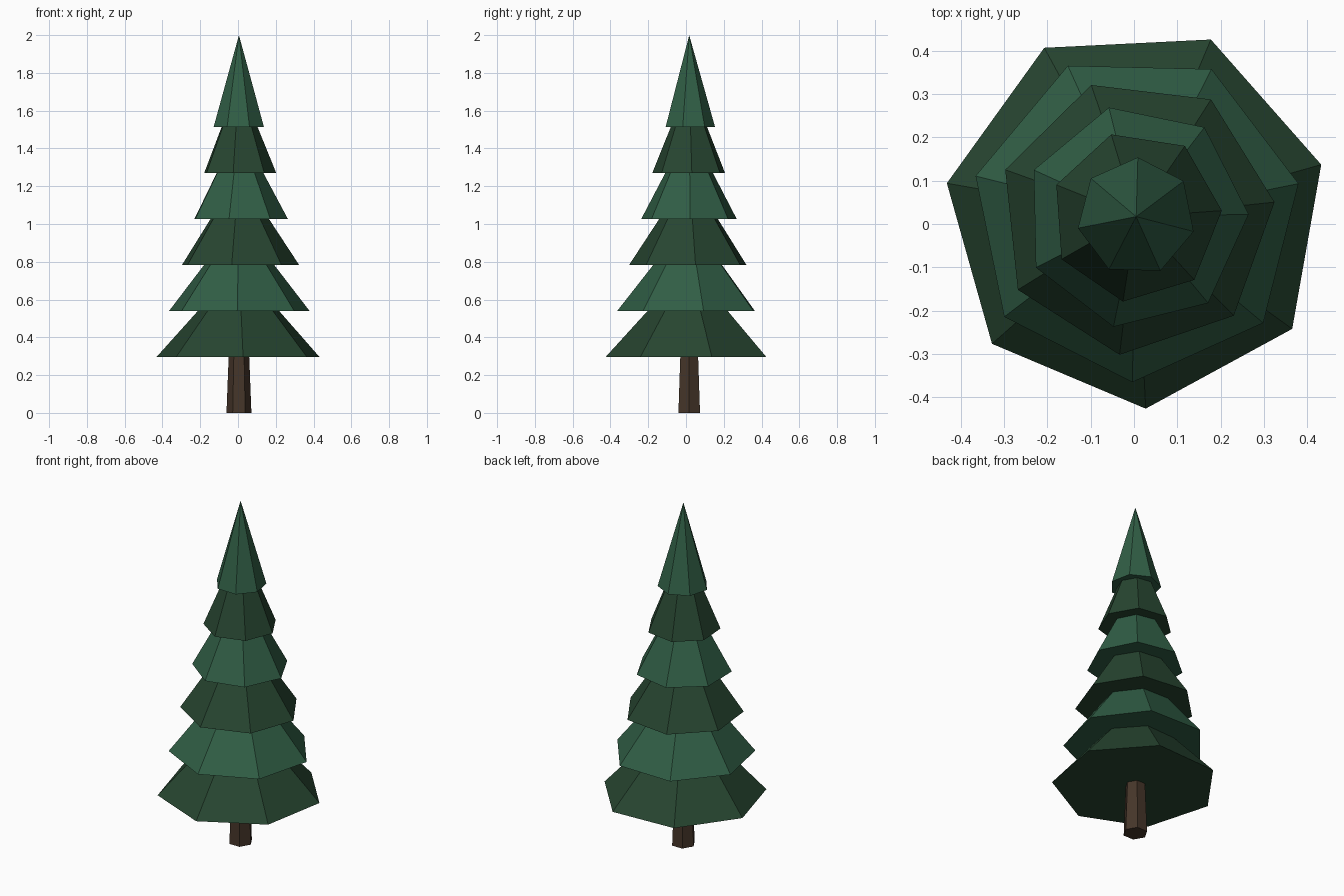
import bpy
from math import radians

old = bpy.data.objects.get("Cube")
if old:
    bpy.data.objects.remove(old, do_unlink=True)


def make_material(name, rgb):
    mat = bpy.data.materials.new(name)
    mat.use_nodes = True
    color = (*rgb, 1.0)
    mat.diffuse_color = color
    mat.node_tree.nodes["Principled BSDF"].inputs["Base Color"].default_value = color
    return mat


dark_green = make_material("dark_green", (0.020, 0.060, 0.030))
light_green = make_material("light_green", (0.030, 0.112, 0.060))
bark_brown = make_material("bark_brown", (0.060, 0.036, 0.022))

CENTER_X, CENTER_Y = 0.005, 0.017


def add_cone(name, sides, r_bottom, r_top, z, height, first_corner, mat):
    """Flat-shaded cone standing at height z, first corner at an angle from +x."""
    bpy.ops.mesh.primitive_cone_add(
        vertices=sides, radius1=r_bottom, radius2=r_top, depth=height,
        location=(CENTER_X, CENTER_Y, z + height / 2),
        rotation=(0, 0, radians(first_corner - 90)))
    obj = bpy.context.object
    obj.name = name
    obj.data.materials.append(mat)
    return obj


# Tapered six-sided trunk
add_cone("trunk", 6, 0.066, 0.052, 0.0, 0.36, 0, bark_brown)

# Six overlapping tiers of branches, each turned a little differently
SPACING = 0.2435
turns = [15.7, 11.5, 6.0, 1.2, 4.0, -14.5]
for i, turn in enumerate(turns):
    add_cone(f"branch_tier_{i + 1}", 7, 0.444 - 0.0614 * i, 0.0,
             0.295 + SPACING * i, 2 * SPACING, turn,
             light_green if i % 2 else dark_green)
